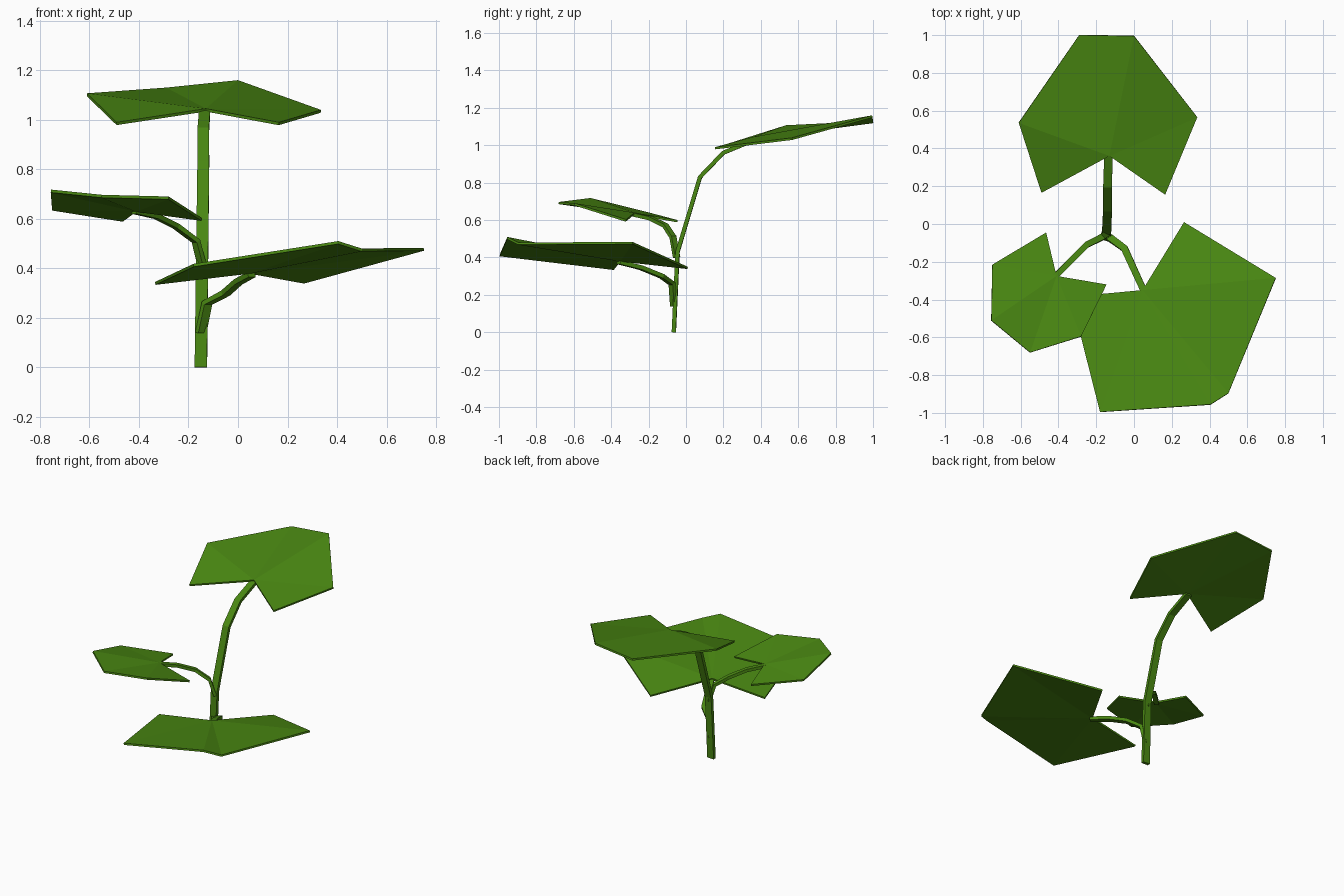
import bpy, bmesh
from mathutils import Vector

cube = bpy.data.objects.get("Cube")
if cube:
    bpy.data.objects.remove(cube)

green = bpy.data.materials.new("leaf_green")
green.use_nodes = True
colour = (0.068, 0.248, 0.006, 1)
green.diffuse_color = colour
bsdf = next(n for n in green.node_tree.nodes if n.type == "BSDF_PRINCIPLED")
bsdf.inputs["Base Color"].default_value = colour


def finish(name, bm):
    mesh = bpy.data.meshes.new(name)
    bm.to_mesh(mesh)
    bm.free()
    mesh.materials.append(green)
    obj = bpy.data.objects.new(name, mesh)
    bpy.context.collection.objects.link(obj)
    return obj


def stalk(name, path, widths, depth):
    """Sweep a flat rectangular section along a bending path."""
    pts = [Vector(p) for p in path]
    heading = pts[-1] - pts[0]
    side = Vector((heading.y, -heading.x, 0)).normalized()
    bm = bmesh.new()
    rings = []
    for i, p in enumerate(pts):
        d_in = (p - pts[max(i - 1, 0)]).normalized()
        d_out = (pts[min(i + 1, len(pts) - 1)] - p).normalized()
        up = side.cross((d_in + d_out).normalized()).normalized()
        w = widths[0] + (widths[1] - widths[0]) * i / (len(pts) - 1)
        rings.append([bm.verts.new(p + side * a * w / 2 + up * b * depth / 2)
                      for a, b in ((-1, -1), (1, -1), (1, 1), (-1, 1))])
    for r, s in zip(rings, rings[1:]):
        for k in range(4):
            n = (k + 1) % 4
            bm.faces.new((r[k], r[n], s[n], s[k]))
    bm.faces.new(rings[0])
    bm.faces.new(rings[-1])
    bmesh.ops.recalc_face_normals(bm, faces=bm.faces)
    return finish(name, bm)


def leaf(name, notch, rim, thickness=0.012):
    """Faceted blade whose folds fan out from the notch at the stalk."""
    bm = bmesh.new()
    root = bm.verts.new(notch)
    edge = [bm.verts.new(p) for p in rim]
    for a, b in zip(edge, edge[1:]):
        f = bm.faces.new((root, a, b))
        f.normal_update()
        if f.normal.z < 0:
            f.normal_flip()
    obj = finish(name, bm)
    mod = obj.modifiers.new("Thickness", "SOLIDIFY")
    mod.thickness = thickness
    mod.offset = -1
    return obj


# Main stem, arching to the back
stalk("main_stem", [(-.15, -.065, 0), (-.145, -.045, .43), (-.14, .075, .83),
                    (-.14, .2, .96), (-.135, .37, 1.03)], (.05, .045), .022)

# Two side stalks
stalk("right_stalk", [(-.142, -.05, .4), (-.17, -.07, .51), (-.25, -.11, .57),
                      (-.33, -.19, .61), (-.42, -.28, .63)], (.035, .03), .02)
stalk("left_stalk", [(-.15, -.065, .14), (-.125, -.075, .26), (-.05, -.13, .3),
                     (0, -.24, .345), (.055, -.36, .375)], (.04, .035), .022)

# Leaf blades
leaf("back_leaf", (-.13, .36, 1.045),
     [(.165, .155, .99), (.335, .565, 1.04), (0, .995, 1.16),
      (-.29, 1, 1.13), (-.61, .535, 1.107), (-.49, .165, .99)])
leaf("right_leaf", (-.41, -.275, .64),
     [(-.465, -.045, .6), (-.75, -.215, .645), (-.755, -.51, .718),
      (-.55, -.68, .697), (-.28, -.595, .69), (-.145, -.32, .603)])
leaf("left_leaf", (.045, -.35, .39),
     [(-.335, -.385, .345), (-.18, -.995, .418), (.405, -.955, .51),
      (.5, -.895, .48), (.75, -.285, .483), (.265, .01, .35)])
